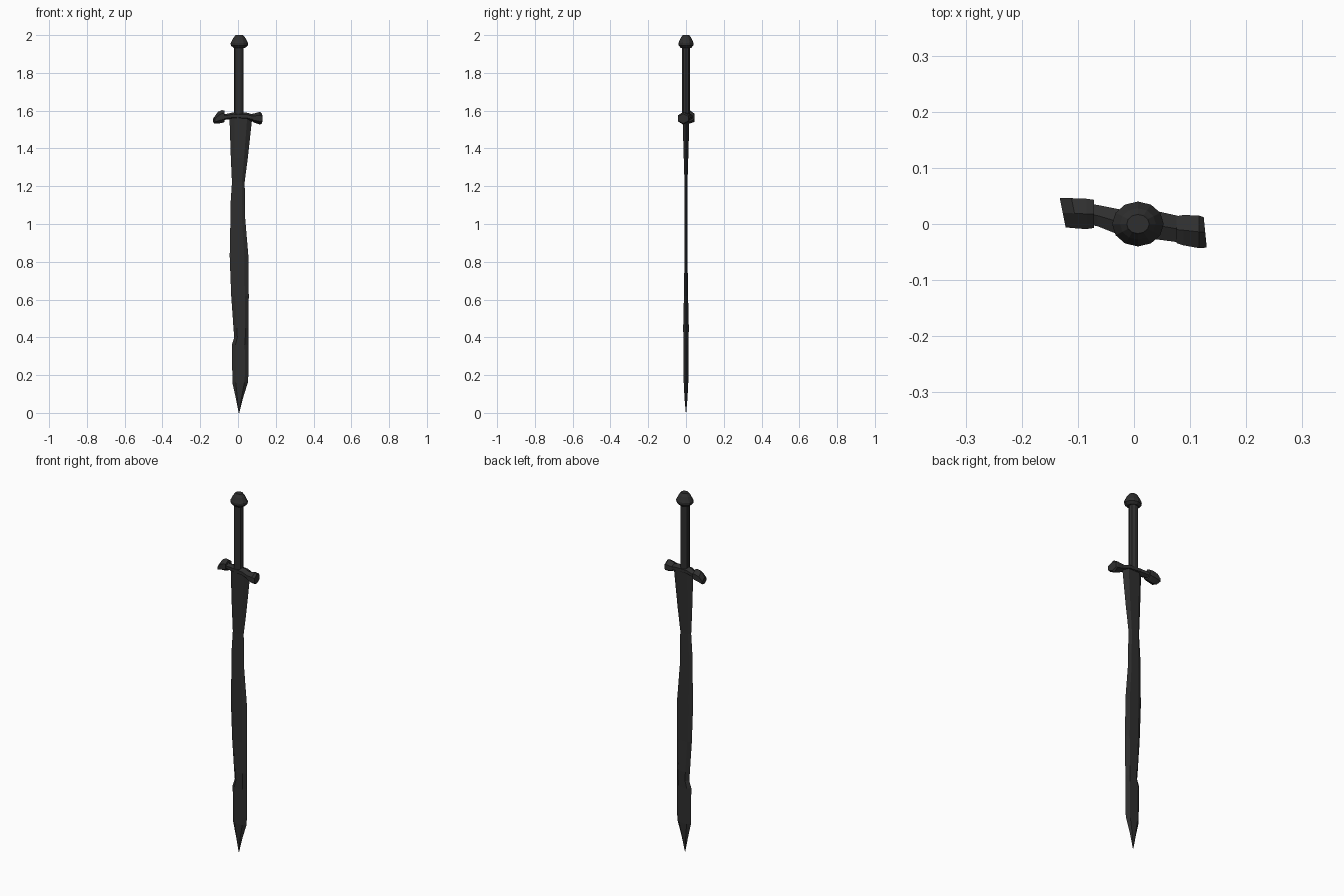
import bpy, bmesh, math

dark = bpy.data.materials.new("dark_metal")
dark.diffuse_color = (0.028, 0.028, 0.028, 1)


def loft(name, rings):
    """Skin a list of equal-length rings and cap both ends."""
    bm = bmesh.new()
    loops = [[bm.verts.new(p) for p in r] for r in rings]
    n = len(loops[0])
    for a, b in zip(loops, loops[1:]):
        for i in range(n):
            j = (i + 1) % n
            bm.faces.new((a[i], a[j], b[j], b[i]))
    bm.faces.new(loops[0])
    bm.faces.new(loops[-1])
    bmesh.ops.recalc_face_normals(bm, faces=bm.faces)
    me = bpy.data.meshes.new(name)
    bm.to_mesh(me)
    bm.free()
    me.materials.append(dark)
    ob = bpy.data.objects.new(name, me)
    bpy.context.collection.objects.link(ob)
    return ob


def blade_ring(z, x0, x1, t):
    w = (x1 - x0) * 0.22
    return [(x0, 0, z), (x0 + w, -t, z), (x1 - w, -t, z),
            (x1, 0, z), (x1 - w, t, z), (x0 + w, t, z)]


def round_ring(z, cx, rx, ry, n):
    return [(cx + rx * math.cos(2 * math.pi * i / n),
             ry * math.sin(2 * math.pi * i / n), z) for i in range(n)]


def guard_ring(x, y, z, w, h, skew=0.0):
    # hexagonal section with a ridge on top and bottom
    sec = [(-1, -.5), (0, -1), (1, -.5), (1, .45), (0, 1), (-1, .45)]
    return [(x + skew * a * w, y + a * w, z + b * h) for a, b in sec]


# Uneven, hand-worn blade: z, left edge, right edge, half thickness
blade = [(0.0, 0.004, 0.007, 0.001), (0.08, -0.012, 0.027, 0.008),
         (0.16, -0.030, 0.052, 0.012), (0.20, -0.030, 0.055, 0.012),
         (0.36, -0.033, 0.055, 0.013), (0.40, -0.020, 0.055, 0.014),
         (0.45, -0.024, 0.056, 0.015), (0.62, -0.036, 0.057, 0.011),
         (0.83, -0.044, 0.055, 0.008), (1.03, -0.040, 0.038, 0.007),
         (1.10, -0.040, 0.038, 0.007), (1.22, -0.032, 0.035, 0.008),
         (1.35, -0.038, 0.052, 0.012), (1.56, -0.045, 0.075, 0.018)]
loft("blade", [blade_ring(*b) for b in blade])

# Grip
loft("grip", [round_ring(z, 0.005, 0.025, 0.023, 10) for z in (1.56, 1.95)])

# Domed pommel
pommel = [(1.932, 0.030, 0.027), (1.945, 0.045, 0.039), (1.958, 0.046, 0.040),
          (1.985, 0.032, 0.028), (1.997, 0.022, 0.019), (2.0, 0.020, 0.017)]
loft("pommel", [round_ring(z, 0.007, a, b, 12) for z, a, b in pommel])

# Bent crossguard bar
loft("guard_bar", [guard_ring(-0.085, 0.018, 1.565, 0.018, 0.017),
                   guard_ring(-0.065, 0.015, 1.567, 0.019, 0.015),
                   guard_ring(-0.025, 0.003, 1.573, 0.023, 0.018),
                   guard_ring(0.045, -0.003, 1.571, 0.025, 0.019),
                   guard_ring(0.090, -0.011, 1.560, 0.023, 0.017)])

# Flared wedge ends of the guard
loft("guard_end_left", [guard_ring(-0.071, 0.018, 1.570, 0.025, 0.030),
                        guard_ring(-0.085, 0.018, 1.569, 0.027, 0.034),
                        guard_ring(-0.106, 0.019, 1.563, 0.027, 0.031, -0.2),
                        guard_ring(-0.127, 0.020, 1.549, 0.026, 0.016, -0.2)])
loft("guard_end_right", [guard_ring(0.076, -0.010, 1.563, 0.024, 0.022),
                         guard_ring(0.088, -0.011, 1.561, 0.027, 0.025),
                         guard_ring(0.116, -0.014, 1.560, 0.029, 0.034),
                         guard_ring(0.127, -0.015, 1.558, 0.027, 0.025, -0.1)])
